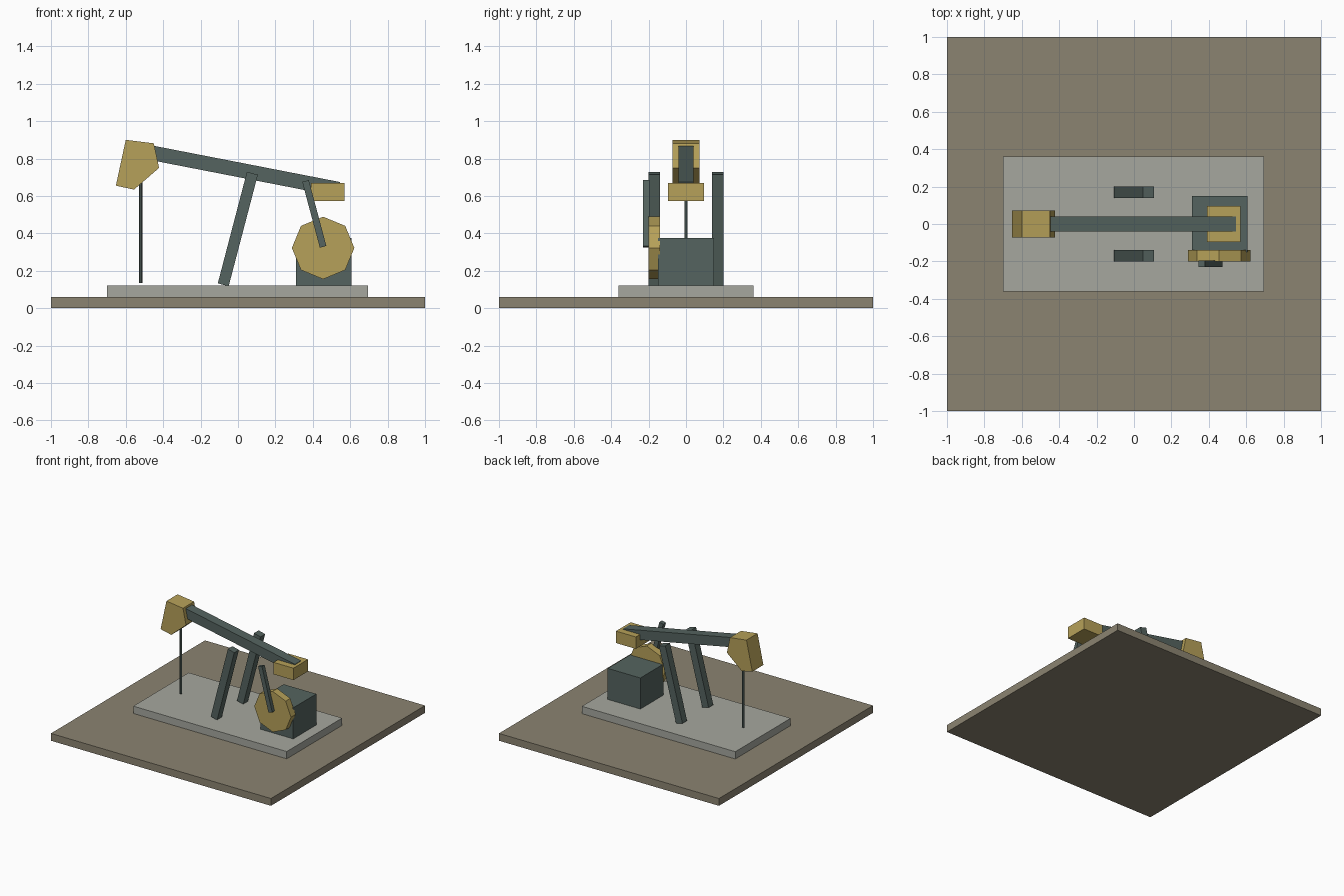
import bpy, bmesh, math
from mathutils import Vector

if "Cube" in bpy.data.objects:
    bpy.data.objects.remove(bpy.data.objects["Cube"])


def material(name, rgb):
    m = bpy.data.materials.new(name)
    m.diffuse_color = (*rgb, 1)
    m.use_nodes = True
    m.node_tree.nodes["Principled BSDF"].inputs["Base Color"].default_value = m.diffuse_color
    return m


EARTH = material("dry earth", (0.26, 0.23, 0.165))
CONCRETE = material("pale concrete", (0.38, 0.39, 0.345))
STEEL = material("grey green steel", (0.09, 0.127, 0.115))
YELLOW = material("dull yellow paint", (0.47, 0.355, 0.1))


def prism(name, profile, y0, y1, mat):
    """Extrude an x-z outline from y0 to y1."""
    bm = bmesh.new()
    face = bm.faces.new([bm.verts.new((x, y0, z)) for x, z in profile])
    new = bmesh.ops.extrude_face_region(bm, geom=[face])["geom"]
    bmesh.ops.translate(bm, vec=(0, y1 - y0, 0),
                        verts=[v for v in new if isinstance(v, bmesh.types.BMVert)])
    bmesh.ops.recalc_face_normals(bm, faces=bm.faces[:])
    mesh = bpy.data.meshes.new(name)
    bm.to_mesh(mesh)
    bm.free()
    mesh.materials.append(mat)
    obj = bpy.data.objects.new(name, mesh)
    bpy.context.collection.objects.link(obj)
    return obj


def block(name, x0, x1, y0, y1, z0, z1, mat):
    return prism(name, [(x0, z0), (x1, z0), (x1, z1), (x0, z1)], y0, y1, mat)


def bar(name, start, end, width, y0, y1, mat):
    """Straight square-ended bar between two x-z points."""
    a, b = Vector(start), Vector(end)
    d = (b - a).normalized()
    n = Vector((-d.y, d.x)) * width / 2
    return prism(name, [a - n, b - n, b + n, a + n], y0, y1, mat)


# Ground and foundation
block("ground_plate", -1, 1, -1, 1, 0, 0.06, EARTH)
block("concrete_pad", -0.7, 0.695, -0.36, 0.36, 0.06, 0.12, CONCRETE)

# Leaning support legs on both sides
for side, y in (("front", -0.17), ("back", 0.17)):
    bar(side + "_support_leg", (-0.079, 0.125), (0.077, 0.721), 0.06,
        y - 0.03, y + 0.03, STEEL)

# Walking beam with its head and tail weight
bar("walking_beam", (-0.5, 0.838), (0.538, 0.636), 0.078, -0.04, 0.04, STEEL)
prism("beam_head", [(-0.6, 0.9), (-0.45, 0.881), (-0.422, 0.75),
                    (-0.556, 0.634), (-0.653, 0.655)], -0.072, 0.072, YELLOW)
block("tail_weight", 0.39, 0.57, -0.095, 0.095, 0.572, 0.67, YELLOW)

# Thin pump rod hanging from the head
bpy.ops.mesh.primitive_cylinder_add(vertices=6, radius=0.01, depth=0.565,
                                    location=(-0.52, 0, 0.4175),
                                    rotation=(0, 0, math.pi / 2))
rod = bpy.context.object
rod.name = "pump_rod"
rod.data.materials.append(STEEL)

# Gearbox, eight-sided crank wheel and connecting arm
block("gearbox", 0.31, 0.607, -0.15, 0.15, 0.12, 0.375, STEEL)
wheel = [(0.455 + 0.167 * math.cos(i * math.pi / 4),
          0.322 + 0.167 * math.sin(i * math.pi / 4)) for i in range(8)]
prism("crank_wheel", wheel, -0.2, -0.14, YELLOW)
bar("connecting_arm", (0.455, 0.328), (0.361, 0.68), 0.036, -0.23, -0.195, STEEL)
